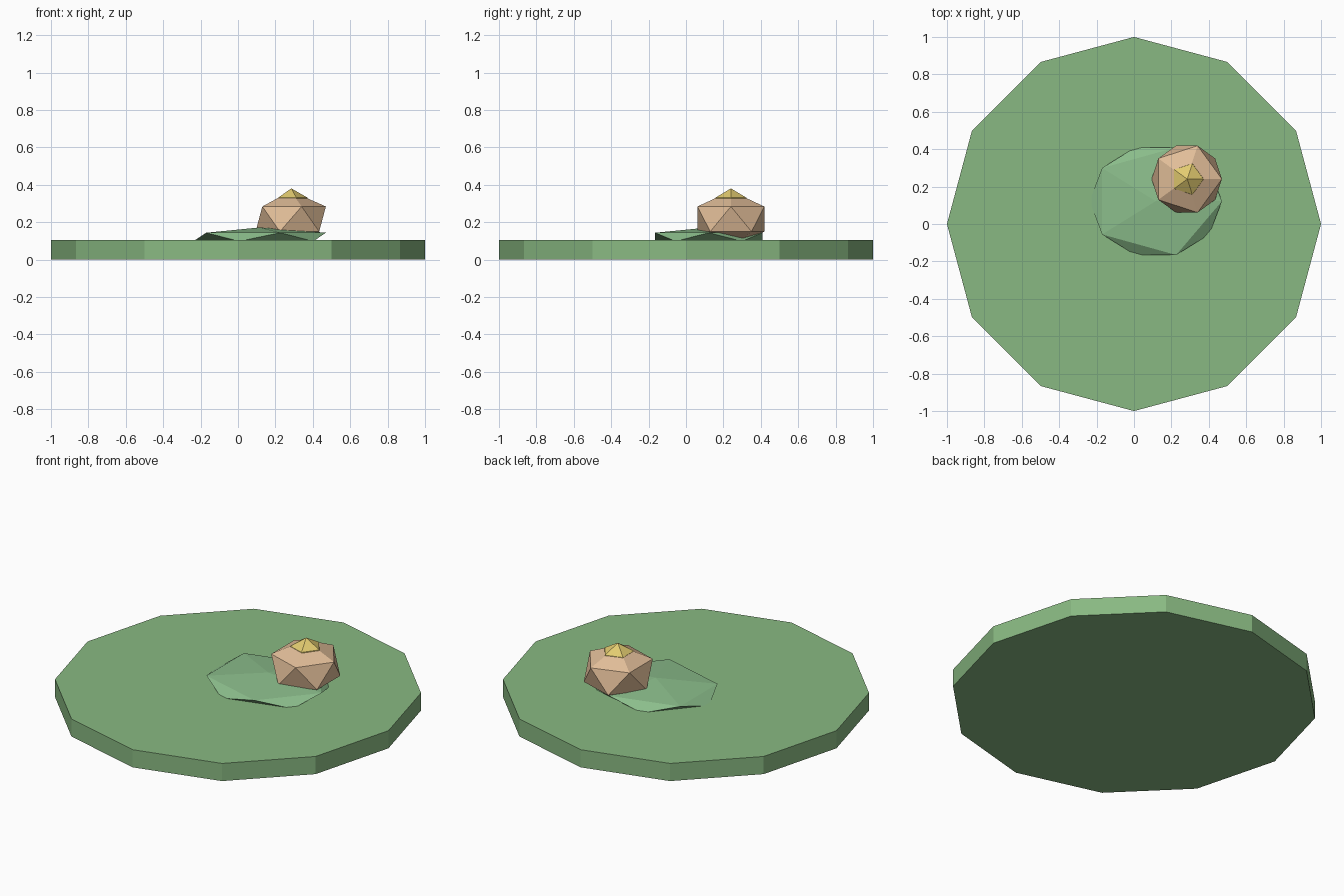
import bpy

cube = bpy.data.objects.get("Cube")
if cube:
    bpy.data.objects.remove(cube, do_unlink=True)


def to_linear(c):
    c /= 255
    return c / 12.92 if c <= 0.04045 else ((c + 0.055) / 1.055) ** 2.4


def material(name, r, g, b):
    colour = (to_linear(r), to_linear(g), to_linear(b), 1)
    mat = bpy.data.materials.new(name)
    mat.use_nodes = True
    mat.diffuse_color = colour
    bsdf = next(n for n in mat.node_tree.nodes if n.type == 'BSDF_PRINCIPLED')
    bsdf.inputs["Base Color"].default_value = colour
    return mat


def finish(name, mat):
    obj = bpy.context.object
    obj.name = obj.data.name = name
    obj.data.materials.append(mat)
    bpy.ops.object.transform_apply(location=False, rotation=False, scale=True)
    bpy.ops.object.shade_flat()
    return obj


def faceted_ball(name, location, scale, mat):
    bpy.ops.mesh.primitive_ico_sphere_add(subdivisions=1, radius=1, location=location)
    bpy.context.object.scale = scale
    return finish(name, mat)


pad_green = material("pad green", 137, 185, 130)
leaf_green = material("leaf green", 139, 189, 139)
petal_peach = material("petal peach", 225, 189, 152)
centre_yellow = material("centre yellow", 226, 203, 112)

# Twelve-sided floating pad
pad_height = 0.106
bpy.ops.mesh.primitive_cylinder_add(vertices=12, radius=1, depth=pad_height,
                                    location=(0, 0, pad_height / 2))
finish("lily_pad", pad_green)

# Low leaf mound on the pad
faceted_ball("leaf_mound", (0.116, 0.122, 0.121), (0.396, 0.338, 0.051), leaf_green)

# Blossom and its centre
faceted_ball("blossom", (0.282, 0.24, 0.217), (0.21, 0.21, 0.15), petal_peach)
faceted_ball("blossom_centre", (0.285, 0.24, 0.291), (0.097, 0.097, 0.09), centre_yellow)
